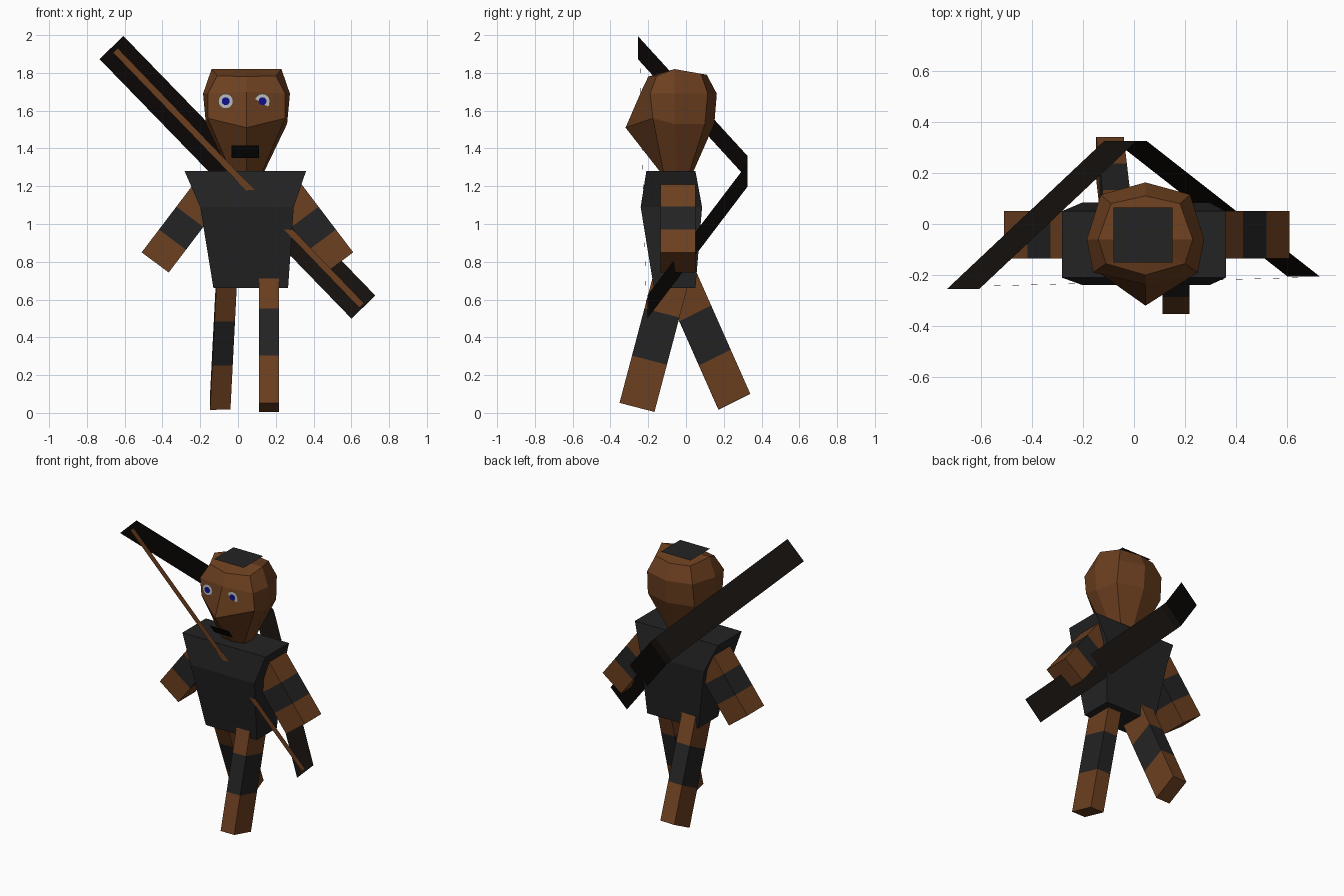
import bpy, bmesh, math
from mathutils import Vector as V

if "Cube" in bpy.data.objects:
    bpy.data.objects.remove(bpy.data.objects["Cube"])

CX = 0.045  # the figure stands slightly off centre because of the bow


def material(name, r, g, b):
    m = bpy.data.materials.new(name)
    m.diffuse_color = (r, g, b, 1)
    m.use_nodes = True
    m.node_tree.nodes["Principled BSDF"].inputs["Base Color"].default_value = m.diffuse_color
    return m


BROWN = material("brown", 0.15, 0.05, 0.014)
GREY = material("dark_grey", 0.017, 0.017, 0.018)
BOW = material("bow_black", 0.007, 0.005, 0.004)
BLACK = material("black", 0.003, 0.003, 0.003)
WHITE = material("eye_white", 0.5, 0.5, 0.48)
BLUE = material("eye_blue", 0.005, 0.005, 0.27)


def make(name, verts, faces, mats, index=None):
    me = bpy.data.meshes.new(name)
    me.from_pydata([tuple(v) for v in verts], [], faces)
    for m in mats:
        me.materials.append(m)
    for i, k in enumerate(index or []):
        me.polygons[i].material_index = k
    bm = bmesh.new()
    bm.from_mesh(me)
    if len(faces) > 5:
        bmesh.ops.recalc_face_normals(bm, faces=bm.faces)
    bm.to_mesh(me)
    bm.free()
    ob = bpy.data.objects.new(name, me)
    bpy.context.collection.objects.link(ob)
    return ob


def loft(name, rings, mats, index=None, top=None):
    """Skin a stack of equal rings; close with flat caps or a top apex."""
    n = len(rings[0])
    verts = [p for r in rings for p in r]
    faces = [(k * n + i, k * n + (i + 1) % n, (k + 1) * n + (i + 1) % n, (k + 1) * n + i)
             for k in range(len(rings) - 1) for i in range(n)]
    last = (len(rings) - 1) * n
    faces.append(tuple(range(n)))
    if top:
        verts.append(top)
        faces += [(last + i, last + (i + 1) % n, len(verts) - 1) for i in range(n)]
    else:
        faces.append(tuple(range(last, last + n)))
    return make(name, verts, faces, mats, index)


def limb(name, corner, width, depth, length):
    """Box limb in three bands: brown, grey, brown."""
    c, w, d, l = V(corner), V(width), V(depth), V(length)
    rings = [[p + l * (k / 3) for p in (c, c + w, c + w + d, c + d)] for k in range(4)]
    loft(name, rings, [BROWN, GREY], [0] * 4 + [1] * 4 + [0] * 6)


def ribbon(name, points, half, mat):
    """Flat strip through points, widened by +-half."""
    h = V(half)
    verts = [q for p in points for q in (V(p) - h, V(p) + h)]
    faces = [(2 * i, 2 * i + 2, 2 * i + 3, 2 * i + 1) for i in range(len(points) - 1)]
    return make(name, verts, faces, [mat])


# Torso: three rectangles (x0, x1, y0, y1, z)
torso = [(-0.13, 0.265, -0.17, 0.05, 0.66), (-0.20, 0.295, -0.24, 0.085, 1.09),
         (-0.283, 0.36, -0.21, 0.05, 1.28)]
loft("torso", [[(a, c, z), (b, c, z), (b, d, z), (a, d, z)] for a, b, c, d, z in torso], [GREY])

# Head: half rings from front middle to back middle, mirrored
head = [
    [(0, -0.14, 1.28), (0.085, -0.12, 1.28), (0.095, -0.05, 1.28), (0.08, 0.02, 1.28), (0, 0.04, 1.28)],
    [(0, -0.32, 1.51), (0.205, -0.175, 1.56), (0.215, -0.06, 1.53), (0.18, 0.10, 1.53), (0, 0.15, 1.53)],
    [(0, -0.238, 1.70), (0.205, -0.19, 1.69), (0.23, -0.06, 1.69), (0.175, 0.115, 1.69), (0, 0.163, 1.69)],
    [(0, -0.20, 1.78), (0.155, -0.155, 1.785), (0.185, -0.06, 1.82), (0.135, 0.08, 1.795), (0, 0.11, 1.79)],
]
rings = []
for h in head:
    full = h + [(-x, y, z) for x, y, z in h[3:0:-1]]
    rings.append([(x + CX, y, z) for x, y, z in full])
loft("head", rings, [BROWN], top=(CX, -0.06, 1.82))

# Hair patch and mouth
ribbon("hair_patch", [(-0.08, -0.043, 1.826), (0.15, -0.043, 1.826)], (0, 0.108, 0), GREY)
ribbon("mouth", [(-0.035, -0.236, 1.383), (0.11, -0.236, 1.383)], (0, -0.025, 0.033), BLACK)

# Eyes: flat discs
for side, x in (("right", -0.065), ("left", 0.13)):
    for part, r, y, m in (("eye", 0.04, -0.243, WHITE), ("pupil", 0.021, -0.248, BLUE)):
        n = 16
        ring = [(x + r * math.cos(2 * math.pi * i / n), y, 1.65 + r * math.sin(2 * math.pi * i / n))
                for i in range(n)]
        make(f"{side}_{part}", ring, [tuple(range(n))], [m])

# Arms, mirrored about the body centre
for side, s in (("right", -1), ("left", 1)):
    limb(f"{side}_arm", (0.05 + s * 0.56, -0.135, 0.85), (-s * 0.143, 0, -0.107),
         (0, 0.185, 0), (-s * 0.275, 0, 0.362))

# Striding legs
limb("left_leg", (0.112, -0.352, 0.053), (0, 0.185, -0.048), (0.105, 0, 0), (0, 0.198, 0.75))
limb("right_leg", (-0.148, 0.34, 0.10), (0, -0.168, -0.084), (0.108, 0, 0.002), (0.036, -0.31, 0.70))

# Bow: flat strip bent backwards, and a thin straight string
ribbon("bow", [(-0.67, -0.255, 1.934), (-0.054, 0.325, 1.30), (-0.013, 0.325, 1.258),
               (0.664, -0.205, 0.56)], (0.0633, 0, 0.061), BOW)
ribbon("bow_string", [(-0.648, -0.245, 1.918), (0.655, -0.21, 0.568)], (0.0125, 0, 0.012), BROWN)
